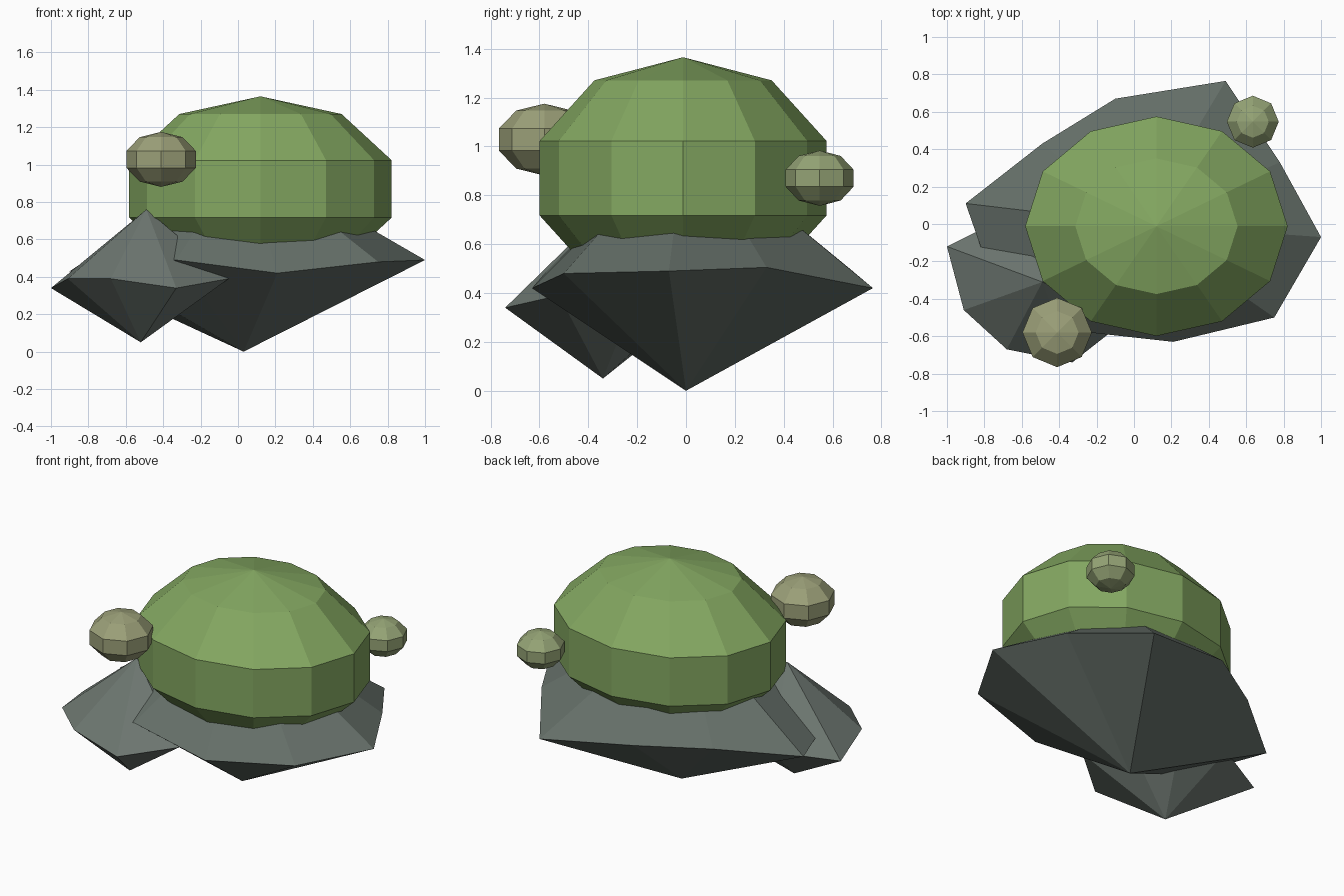
import bpy, bmesh

if "Cube" in bpy.data.objects:
    bpy.data.objects.remove(bpy.data.objects["Cube"])


def paint(obj, color):
    mat = bpy.data.materials.new(obj.name + "_color")
    mat.diffuse_color = (*color, 1)
    mat.use_nodes = True
    mat.node_tree.nodes["Principled BSDF"].inputs["Base Color"].default_value = mat.diffuse_color
    obj.data.materials.append(mat)


def clump(name, loc, scale, segments, color):
    # flat-faced foliage ball with five latitude bands
    bpy.ops.mesh.primitive_uv_sphere_add(segments=segments, ring_count=5, radius=1, location=loc)
    obj = bpy.context.object
    obj.name = name
    obj.scale = scale
    bpy.ops.object.transform_apply(location=False, rotation=False, scale=True)
    paint(obj, color)


def rock(name, bottom, top, rim, color):
    # irregular boulder: uneven rim joined to a point below and above
    bm = bmesh.new()
    lo, hi = bm.verts.new(bottom), bm.verts.new(top)
    ring = [bm.verts.new(p) for p in rim]
    for a, b in zip(ring, ring[1:] + ring[:1]):
        bm.faces.new((a, b, hi))
        bm.faces.new((b, a, lo))
    mesh = bpy.data.meshes.new(name)
    bm.to_mesh(mesh)
    bm.free()
    obj = bpy.data.objects.new(name, mesh)
    bpy.context.collection.objects.link(obj)
    paint(obj, color)


STONE = (0.13, 0.16, 0.14)

# boulders
rock("large_rock", (0.03, 0, 0), (0.03, 0, 1.05),
     [(1.0, -0.07, 0.49), (0.78, 0.33, 0.505), (0.49, 0.765, 0.42), (-0.10, 0.67, 0.50),
      (-0.49, 0.43, 0.49), (-0.90, 0.11, 0.43), (-0.73, -0.38, 0.44), (-0.33, -0.57, 0.49),
      (0.21, -0.63, 0.42), (0.75, -0.50, 0.48)], STONE)
rock("small_rock", (-0.52, -0.34, 0.05), (-0.49, -0.31, 0.76),
     [(-0.05, -0.52, 0.39), (-0.10, -0.20, 0.40), (-0.32, 0.05, 0.40), (-0.64, 0.06, 0.37),
      (-1.0, -0.12, 0.34), (-0.91, -0.46, 0.39), (-0.68, -0.67, 0.39), (-0.33, -0.74, 0.34)],
     (0.15, 0.18, 0.16))

# moss dome and the two small tufts
clump("moss_dome", (0.12, -0.012, 0.87), (0.738, 0.617, 0.495), 12, (0.23, 0.39, 0.12))
clump("front_tuft", (-0.411, -0.58, 1.028), (0.195, 0.195, 0.147), 8, (0.33, 0.35, 0.19))
clump("back_tuft", (0.635, 0.547, 0.87), (0.146, 0.146, 0.113), 8, (0.30, 0.37, 0.18))
